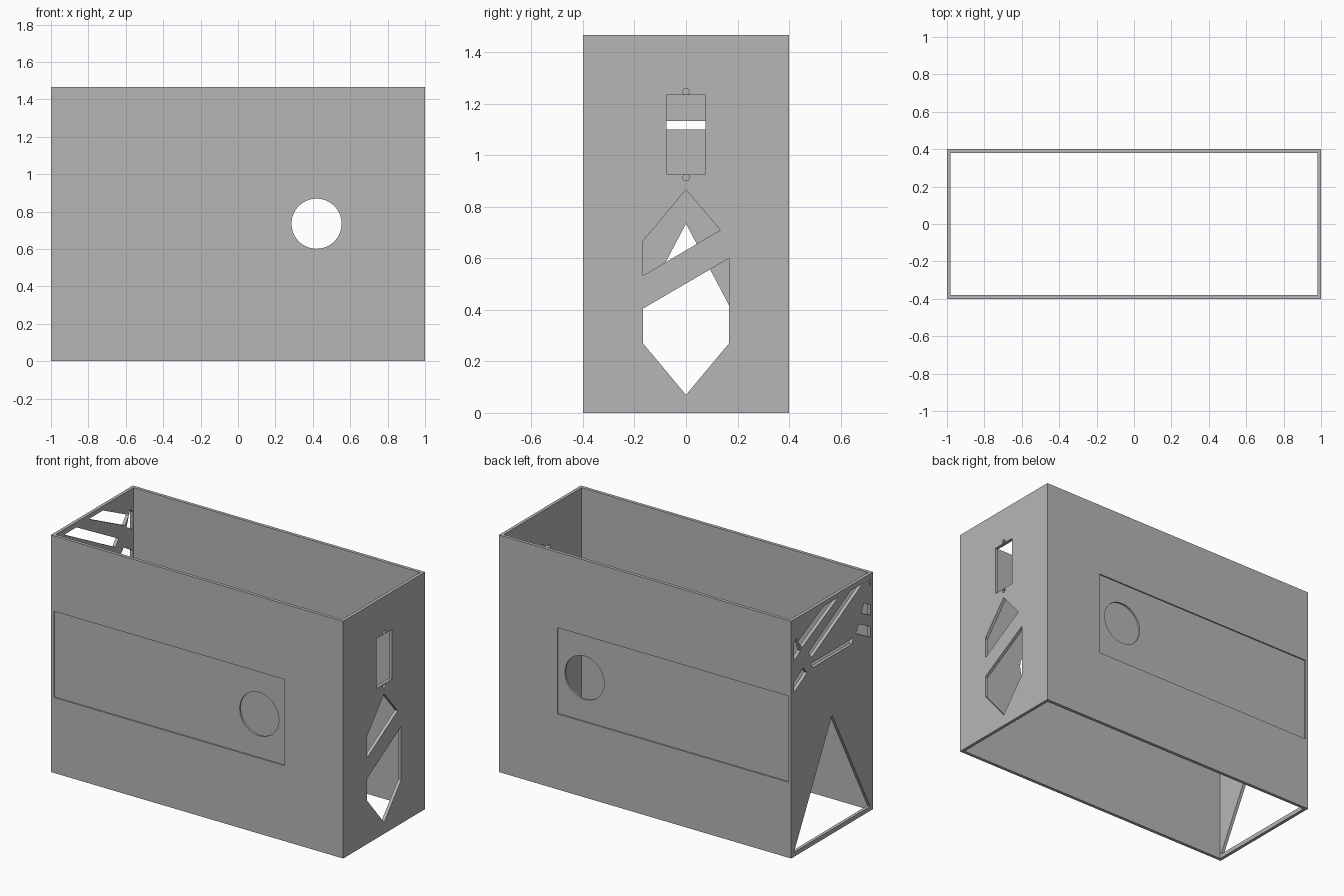
import bpy, bmesh, math
from mathutils import Vector

cube = bpy.data.objects.get("Cube")
if cube:
    bpy.data.objects.remove(cube, do_unlink=True)

LENGTH, WIDTH, HEIGHT = 2.0, 0.8, 1.467
WALL, RECESS = 0.02, 0.008

grey = bpy.data.materials.new("plain grey")
grey.use_nodes = True
colour = (0.47, 0.47, 0.47, 1)
grey.diffuse_color = colour
grey.node_tree.nodes["Principled BSDF"].inputs["Base Color"].default_value = colour


def prism(name, points, axis, start, end):
    """Extrude a (side, z) polygon along x or y from start to end."""
    def place(side, z, depth):
        return (depth, side, z) if axis == "x" else (side, depth, z)
    bm = bmesh.new()
    face = bm.faces.new([bm.verts.new(place(s, z, start)) for s, z in points])
    side = bmesh.ops.extrude_face_region(bm, geom=[face])["geom"]
    shift = Vector(place(0, 0, end - start))
    bmesh.ops.translate(bm, vec=shift, verts=[v for v in side if isinstance(v, bmesh.types.BMVert)])
    bmesh.ops.recalc_face_normals(bm, faces=bm.faces)
    mesh = bpy.data.meshes.new(name)
    bm.to_mesh(mesh)
    bm.free()
    mesh.materials.append(grey)
    obj = bpy.data.objects.new(name, mesh)
    bpy.context.collection.objects.link(obj)
    return obj


def rect(s0, s1, z0, z1):
    return [(s0, z0), (s1, z0), (s1, z1), (s0, z1)]


def circle(s, z, r, n):
    return [(s + r * math.cos(math.tau * i / n), z + r * math.sin(math.tau * i / n))
            for i in range(n)]


def cut(points, axis, start, end):
    cutter = prism("cutter", points, axis, start, end)
    cutter.hide_render = True
    mod = case.modifiers.new("cut", "BOOLEAN")
    mod.operation, mod.solver, mod.object = "DIFFERENCE", "EXACT", cutter
    bpy.context.view_layer.objects.active = case
    bpy.ops.object.modifier_apply(modifier=mod.name)
    bpy.data.objects.remove(cutter, do_unlink=True)


# Open rectangular sleeve
case = prism("case", rect(-LENGTH / 2, LENGTH / 2, 0, HEIGHT), "y", -WIDTH / 2, WIDTH / 2)
inner = LENGTH / 2 - WALL
cut(rect(-inner, inner, -0.1, HEIGHT + 0.1), "y", WALL - WIDTH / 2, WIDTH / 2 - WALL)

# Shallow panel recess and round hole on front and back
for sign in (-1, 1):
    outer = sign * WIDTH / 2
    cut(rect(-0.98, 0.6, 0.467, 1.0), "y", outer - sign * RECESS, outer + sign * 0.1)
cut(circle(0.42, 0.735, 0.134, 64), "y", -0.6, 0.6)

# Left wall: switch slot, screw holes and two angular windows
left_holes = [
    rect(-0.075, 0.075, 0.927, 1.235),
    circle(0, 1.248, 0.0125, 20),
    circle(0, 0.914, 0.0125, 20),
    [(0, 0.867), (0.133, 0.71), (-0.167, 0.533), (-0.167, 0.667)],
    [(-0.167, 0.405), (0.167, 0.6), (0.167, 0.27), (0, 0.07), (-0.167, 0.27)],
]
for hole in left_holes:
    cut(hole, "x", 0.9, 1.1)

# Right wall: large triangle, and slanted slots between crossing bars
right_holes = [
    [(-0.373, 0.027), (0.373, 0.027), (0, 0.735)],
    [(-0.19, 1.1), (0.19, 1.1), (0.208, 1.133), (-0.208, 1.133)],
    [(-0.06, 1.44), (0.08, 1.44), (0.335, 1.315), (0.293, 1.265)],
    [(-0.3, 1.435), (-0.18, 1.435), (0.234, 1.207), (0.2, 1.167)],
    [(0.345, 1.345), (0.373, 1.32), (0.373, 1.21), (0.31, 1.25)],
    [(0.283, 1.135), (0.373, 1.08), (0.373, 1.015), (0.245, 1.09)],
    [(-0.311, 1.308), (-0.373, 1.275), (-0.373, 1.21), (-0.288, 1.255)],
    [(-0.262, 1.197), (-0.373, 1.14), (-0.373, 1.075), (-0.232, 1.15)],
    [(-0.355, 1.43), (-0.373, 1.43), (-0.373, 1.39)],
]
for hole in right_holes:
    cut(hole, "x", -1.1, -0.9)
